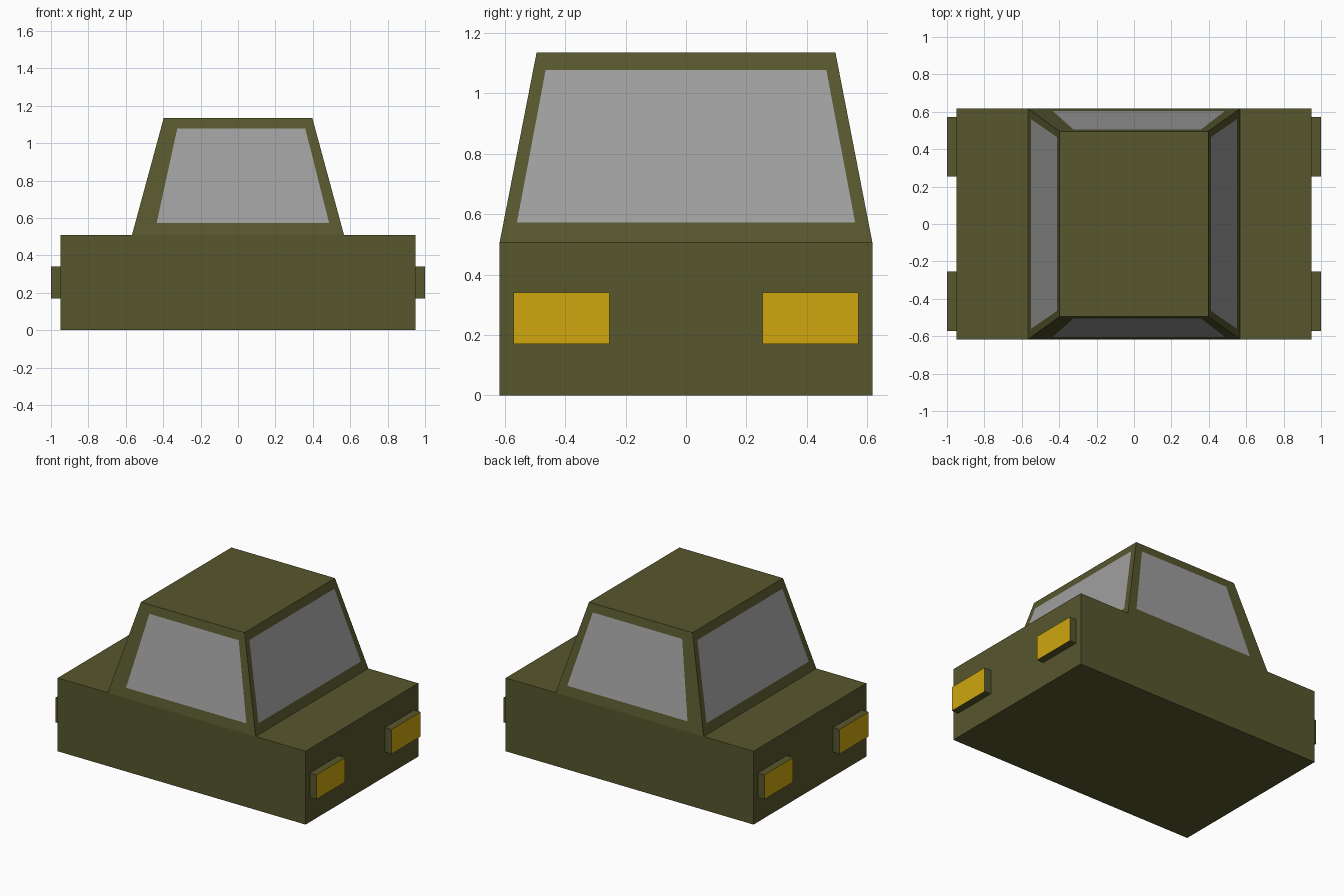
import bpy, bmesh
from mathutils import Vector

old = bpy.data.objects.get("Cube")
if old:
    bpy.data.objects.remove(old, do_unlink=True)


def material(name, rgb):
    mat = bpy.data.materials.new(name)
    mat.use_nodes = True
    mat.diffuse_color = (*rgb, 1)
    mat.node_tree.nodes["Principled BSDF"].inputs["Base Color"].default_value = (*rgb, 1)
    return mat


OLIVE = material("olive_paint", (0.095, 0.095, 0.028))
GLASS = material("grey_glass", (0.35, 0.35, 0.35))
YELLOW = material("yellow_lamp", (0.62, 0.38, 0.004))


def finish(bm, name, *mats):
    mesh = bpy.data.meshes.new(name)
    bm.to_mesh(mesh)
    bm.free()
    for mat in mats:
        mesh.materials.append(mat)
    obj = bpy.data.objects.new(name, mesh)
    bpy.context.collection.objects.link(obj)
    return obj


def box(low, high):
    bm = bmesh.new()
    bmesh.ops.create_cube(bm, size=1)
    low, high = Vector(low), Vector(high)
    for v in bm.verts:
        v.co = (low + high) / 2 + v.co * (high - low)
    return bm


# Lower body
BODY_TOP, ROOF = 0.508, 1.135
W = 0.617
finish(box((-0.95, -W, 0), (0.95, W, BODY_TOP)), "lower_body", OLIVE)

# Tapered cabin, with each wall split into a frame and a flush window
BASE_X, BASE_Y, TOP_X, TOP_Y = 0.567, W, 0.397, 0.495
SILL, HEAD = 0.573, 1.077
bm = bmesh.new()
signs = [(-1, -1), (1, -1), (1, 1), (-1, 1)]
base = [bm.verts.new((x * BASE_X, y * BASE_Y, BODY_TOP)) for x, y in signs]
top = [bm.verts.new((x * TOP_X, y * TOP_Y, ROOF)) for x, y in signs]
bm.faces.new(top)
bm.faces.new(base[::-1])


def wall_depth(z, low, high):
    return low + (high - low) * (z - BODY_TOP) / (ROOF - BODY_TOP)


def side_window(s):
    points = [(-0.435, SILL), (0.487, SILL), (0.36, HEAD), (-0.325, HEAD)]
    return [(x, s * wall_depth(z, BASE_Y, TOP_Y), z) for x, z in points[::-s]]


def end_window(s):
    points = [(-0.56, SILL), (0.56, SILL), (0.465, HEAD), (-0.465, HEAD)]
    return [(s * wall_depth(z, BASE_X, TOP_X), s * y, z) for y, z in points]


# Put the corners of a back window in the same winding as its wall
def ordered(points, outline):
    return [min(points, key=lambda p: (Vector(p) - v.co).length) for v in outline]


windows = [side_window(-1), end_window(1), side_window(1), end_window(-1)]
for i, window in enumerate(windows):
    j = (i + 1) % 4
    outline = [base[i], base[j], top[j], top[i]]
    pane = [bm.verts.new(p) for p in ordered(window, outline)]
    bm.faces.new(pane).material_index = 1
    for k in range(4):
        n = (k + 1) % 4
        bm.faces.new((outline[k], outline[n], pane[n], pane[k]))
bmesh.ops.recalc_face_normals(bm, faces=bm.faces)
finish(bm, "cabin", OLIVE, GLASS)

# Box lamps at both ends, with only the outer face coloured
for end, sx in (("left", 1), ("right", -1)):
    for place, sy in (("front", -1), ("back", 1)):
        xs, ys = sorted((sx * 0.94, sx)), sorted((sy * 0.254, sy * 0.571))
        bm = box((xs[0], ys[0], 0.17), (xs[1], ys[1], 0.34))
        bm.normal_update()
        for f in bm.faces:
            f.material_index = int(f.normal.x * sx > 0.9)
        finish(bm, f"{end}_{place}_lamp", OLIVE, YELLOW)
